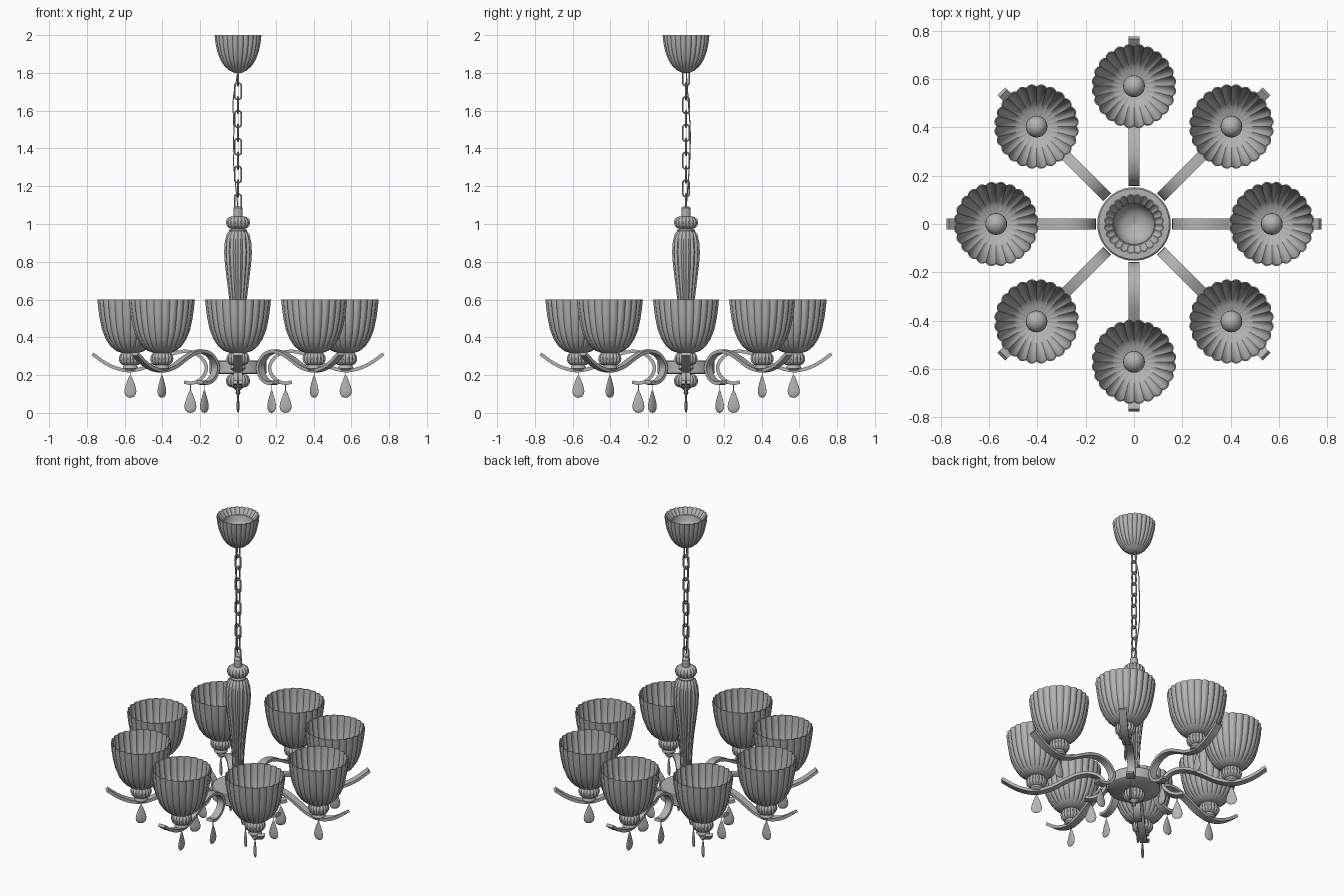
import bpy, math
from mathutils import Vector

if "Cube" in bpy.data.objects:
    bpy.data.objects.remove(bpy.data.objects["Cube"])

metal = bpy.data.materials.new("grey")
metal.diffuse_color = (0.45, 0.45, 0.45, 1)
metal.use_nodes = True
metal.node_tree.nodes["Principled BSDF"].inputs["Base Color"].default_value = metal.diffuse_color


def make_mesh(name, verts, faces, sharp=40):
    me = bpy.data.meshes.new(name)
    me.from_pydata(verts, [], faces)
    me.validate()
    me.shade_smooth()
    me.set_sharp_from_angle(angle=math.radians(sharp))
    me.materials.append(metal)
    return me


def place(name, me, loc=(0, 0, 0), rot=0):
    ob = bpy.data.objects.new(name, me)
    ob.location = loc
    ob.rotation_euler = (0, 0, rot)
    bpy.context.collection.objects.link(ob)
    return ob


def lathe(name, profile, flutes=0, depth=0.0, segs=32, sy=1.0, plain_from=None):
    """Turn an (r, z) profile round z; flutes make rounded lobes with sharp grooves."""
    n = flutes * 4 if flutes else segs
    verts, faces = [], []
    for k, (r, z) in enumerate(profile):
        fluted = flutes and (plain_from is None or k < plain_from)
        for i in range(n):
            a = 2 * math.pi * i / n
            f = 1 - depth * (1 - abs(math.sin(flutes * a / 2))) if fluted else 1
            verts.append((r * f * math.cos(a), r * f * math.sin(a) * sy, z))
    for k in range(len(profile) - 1):
        for i in range(n):
            j = (i + 1) % n
            faces.append((k * n + i, k * n + j, (k + 1) * n + j, (k + 1) * n + i))
    if profile[0][0] > 0.0005:
        faces.append(tuple(reversed(range(n))))
    if profile[-1][0] > 0.0005:
        faces.append(tuple(range((len(profile) - 1) * n, len(profile) * n)))
    return make_mesh(name, verts, faces)


def smooth_path(pts, sub=4):
    """Catmull-Rom through the points."""
    p = [Vector(q) for q in pts]
    p = [2 * p[0] - p[1]] + p + [2 * p[-1] - p[-2]]
    out = []
    for i in range(1, len(p) - 2):
        a, b, c, d = p[i - 1:i + 3]
        for s in range(sub):
            t = s / sub
            out.append(0.5 * (2 * b + (c - a) * t + (2 * a - 5 * b + 4 * c - d) * t * t
                              + (3 * b - a - 3 * c + d) * t ** 3))
    return out + [p[-2]]


def sweep(name, path, section, side, closed=False):
    """Sweep a (side, normal) section along a path."""
    m, n = len(section), len(path)
    verts, faces = [], []
    side = Vector(side)
    for i, q in enumerate(path):
        if closed:
            t = path[(i + 1) % n] - path[i - 1]
        else:
            t = path[min(i + 1, n - 1)] - path[max(i - 1, 0)]
        nor = t.cross(side).normalized()
        verts += [q + side * u + nor * v for u, v in section]
    for i in range(n if closed else n - 1):
        for k in range(m):
            i2, k2 = (i + 1) % n, (k + 1) % m
            faces.append((i * m + k, i * m + k2, i2 * m + k2, i2 * m + k))
    if not closed:
        faces += [tuple(reversed(range(m))), tuple(range((n - 1) * m, n * m))]
    return make_mesh(name, verts, faces)


def ring(r, n=8):
    return [(r * math.cos(2 * math.pi * i / n), r * math.sin(2 * math.pi * i / n)) for i in range(n)]


def ball(r, zc, n=10):
    return [(r * math.sin(math.pi * i / n), zc - r * math.cos(math.pi * i / n)) for i in range(n + 1)]


# ceiling canopy: fluted bowl with a smooth hollow
place("canopy", lathe("canopy", [
    (0.018, 1.80), (0.045, 1.812), (0.072, 1.835), (0.095, 1.87), (0.11, 1.91),
    (0.12, 1.955), (0.125, 2.0), (0.12, 2.0), (0.09, 1.965),
    (0.085, 1.965), (0.08, 1.935), (0.065, 1.91), (0.04, 1.893), (0, 1.886)],
    flutes=24, depth=0.07, plain_from=9))

# chain of alternating links
link_path = []
for i in range(20):
    a = 2 * math.pi * i / 20
    s = 0.026 if math.sin(a) > 0 else -0.026
    link_path.append(Vector((0.018 * math.cos(a), 0, 0.018 * math.sin(a) + s)))
link = sweep("chain_link", link_path, ring(0.005, 6), (0, 1, 0), closed=True)
for i in range(10):
    place("chain_link", link, (0, 0, 1.115 + i * 0.0735), (i % 2) * math.pi / 2)

# slack cord beside the chain
cord = smooth_path([(0, 0, 1.08), (-0.012, 0.01, 1.2), (-0.025, 0.02, 1.35), (-0.022, 0.022, 1.5),
                    (-0.026, 0.012, 1.65), (-0.01, 0.005, 1.75), (0, 0, 1.82)])
place("cord", sweep("cord", cord, ring(0.003, 6), (0, 1, 0)))

# central column
place("column", lathe("column", [
    (0.032, 0.27), (0.036, 0.32), (0.033, 0.40), (0.038, 0.50), (0.047, 0.60), (0.06, 0.70),
    (0.071, 0.79), (0.075, 0.85), (0.072, 0.90), (0.062, 0.945), (0.045, 0.965), (0.032, 0.972)],
    flutes=16, depth=0.12))
place("column_collar", lathe("column_collar", [(0.045, 0.955), (0.047, 0.968), (0.03, 0.978), (0.03, 0.99)]))


def knob(name, r, z0, z1, flutes=16):
    h = z1 - z0
    prof = [(0.5 * r, z0)] + [
        (r * (0.5 + 0.5 * math.sin(math.pi * i / 8)), z0 + h * (0.5 - 0.5 * math.cos(math.pi * i / 8)))
        for i in range(1, 8)] + [(0.5 * r, z1)]
    return lathe(name, prof, flutes=flutes, depth=0.12)


place("upper_knob", knob("upper_knob", 0.065, 0.975, 1.04))
place("chain_mount", lathe("chain_mount", [(0.024, 1.03), (0.024, 1.085), (0.015, 1.092)], segs=24))

# hub disc and bottom finial
place("hub", lathe("hub", [(0.146, 0.205), (0.152, 0.21), (0.152, 0.272), (0.146, 0.278)], segs=48))
place("lower_knob", knob("lower_knob", 0.065, 0.135, 0.205))
place("finial", lathe("finial", [(0, 0.095), (0.010, 0.10), (0.013, 0.108), (0.009, 0.118),
                                 (0.024, 0.13), (0.03, 0.14)], segs=20))

# arm: flat scrolled band
arm_pts = [(0.77, 0.312), (0.70, 0.262), (0.63, 0.232), (0.56, 0.224), (0.48, 0.245), (0.40, 0.288),
           (0.33, 0.318), (0.265, 0.325), (0.205, 0.302), (0.168, 0.25), (0.178, 0.202),
           (0.21, 0.17), (0.25, 0.157), (0.285, 0.163)]
w, t = 0.0225, 0.009
arm = sweep("arm", smooth_path([(r, 0, z) for r, z in arm_pts]),
            [(-w, -t), (w, -t), (w, t), (-w, t)], (0, 1, 0))

# shade, cup, bulb
shade = lathe("shade", [
    (0.045, 0.318), (0.075, 0.328), (0.105, 0.352), (0.132, 0.392), (0.151, 0.44), (0.164, 0.50),
    (0.171, 0.55), (0.176, 0.60), (0.171, 0.60), (0.166, 0.55), (0.159, 0.50), (0.146, 0.44),
    (0.127, 0.396), (0.10, 0.358), (0.07, 0.334), (0, 0.328)], flutes=24, depth=0.055)
cup = knob("shade_cup", 0.062, 0.252, 0.322)
foot = lathe("cup_foot", [(0.03, 0.225), (0.04, 0.235), (0.038, 0.248), (0.028, 0.258)], segs=24)
bulb = lathe("bulb", ball(0.045, 0.37), segs=24)

# flat teardrop crystal with its wire; origin at the bottom tip
drop = lathe("crystal", [(0, 0), (0.017, 0.004), (0.028, 0.016), (0.032, 0.033), (0.029, 0.052),
                         (0.021, 0.077), (0.012, 0.10), (0.005, 0.117), (0, 0.121)],
             segs=20, sy=0.25)
wire = lathe("crystal_wire", [(0.002, 0.115), (0.002, 0.152)], segs=6)

for i in range(8):
    a = i * math.pi / 4
    c, s = math.cos(a), math.sin(a)
    place("arm", arm, rot=a)
    for nm, me in (("shade", shade), ("shade_cup", cup), ("cup_foot", foot), ("bulb", bulb)):
        place(nm, me, (0.57 * c, 0.57 * s, 0), a)
    for nm, r, z in (("outer", 0.57, 0.08), ("inner", 0.252, 0.0)):
        place(nm + "_crystal", drop, (r * c, r * s, z), a)
        place(nm + "_crystal_wire", wire, (r * c, r * s, z), a)
